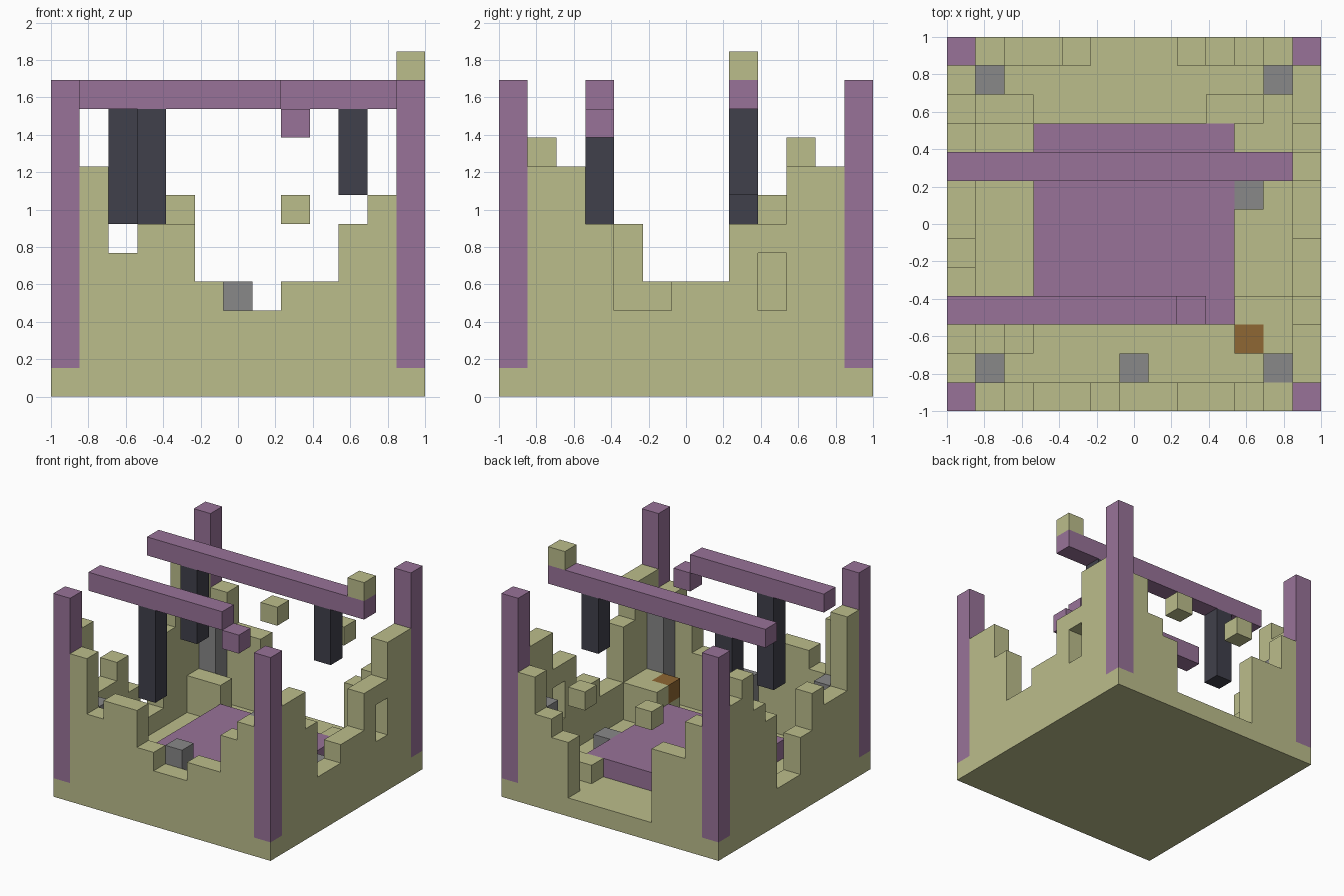
import bpy, bmesh

if "Cube" in bpy.data.objects:
    bpy.data.objects.remove(bpy.data.objects["Cube"])

N = 13            # cells along each side
U = 2 / N         # cell size


def material(name, r, g, b):
    m = bpy.data.materials.new(name)
    m.use_nodes = True
    m.diffuse_color = (r, g, b, 1)
    m.node_tree.nodes["Principled BSDF"].inputs["Base Color"].default_value = (r, g, b, 1)
    return m


OLIVE = material("olive_stone", 0.50, 0.51, 0.26)
PURPLE = material("purple_wood", 0.314, 0.171, 0.314)
DARK = material("dark_cloth", 0.051, 0.051, 0.07)
GREY = material("grey_stone", 0.246, 0.246, 0.246)
BROWN = material("orange_brown", 0.275, 0.136, 0.033)


def finish(name, bm, mat):
    bmesh.ops.recalc_face_normals(bm, faces=bm.faces)
    mesh = bpy.data.meshes.new(name)
    bm.to_mesh(mesh)
    bm.free()
    ob = bpy.data.objects.new(name, mesh)
    bpy.context.collection.objects.link(ob)
    mesh.materials.append(mat)
    return ob


def block(name, mat, x, y, z, w=1, d=1, top=None):
    """Box from cell (x, y, z), w by d cells, up to level top."""
    top = z + 1 if top is None else top
    bm = bmesh.new()
    bmesh.ops.create_cube(bm, size=1)
    for v in bm.verts:
        v.co.x = (x + w * (v.co.x + 0.5)) * U - 1
        v.co.y = (y + d * (v.co.y + 0.5)) * U - 1
        v.co.z = (z + (top - z) * (v.co.z + 0.5)) * U
    return finish(name, bm, mat)


def ruined_wall(name, heights, place):
    """Stepped outline standing on the base, extruded one cell thick."""
    outline = [(1, 1)]
    for i, h in enumerate(heights, 1):
        for p in ((i, h), (i + 1, h)):
            if p != outline[-1]:
                outline.append(p)
    if outline[-1] != (N - 1, 1):
        outline.append((N - 1, 1))
    bm = bmesh.new()
    sides = [[bm.verts.new(place(a, t, h)) for a, h in outline] for t in (0, 1)]
    for s in sides:
        bm.faces.new(s)
    n = len(outline)
    for i in range(n):
        k = (i + 1) % n
        bm.faces.new((sides[0][i], sides[0][k], sides[1][k], sides[1][i]))
    return finish(name, bm, OLIVE)


def along_x(row):
    return lambda a, t, h: (a * U - 1, (row + t) * U - 1, h * U)


def along_y(col):
    return lambda a, t, h: ((col + t) * U - 1, a * U - 1, h * U)


# Base and raised floor
block("base", OLIVE, 0, 0, 0, N, N)
block("raised_floor", PURPLE, 3, 3, 1, 7, 7)

# Broken walls, heights listed cell by cell
ruined_wall("front_wall", [8, 5, 6, 6, 4, 3, 3, 4, 4, 6, 7], along_x(0))
ruined_wall("back_wall", [7, 5, 5, 1, 1, 1, 1, 1, 4, 5, 7], along_x(N - 1))
ruined_wall("right_wall", [9, 5, 5, 6, 4, 2, 2, 6, 7, 9, 8], along_y(0))
left_wall = ruined_wall("left_wall", [8, 8, 6, 3, 3, 4, 4, 6, 6, 8, 8], along_y(N - 1))

# Window slot in the left wall
cutter = block("window_cutter", OLIVE, N - 1.5, 9, 3, 2, 1, 5)
cutter.hide_render = True
cutter.hide_viewport = True
cut = left_wall.modifiers.new("window", 'BOOLEAN')
cut.operation = 'DIFFERENCE'
cut.solver = 'EXACT'
cut.object = cutter

# Corner posts
for x, side in ((0, "right"), (N - 1, "left")):
    for y, end in ((0, "front"), (N - 1, "back")):
        block(f"{end}_{side}_post", PURPLE, x, y, 1, top=11)

# Roof beams and the broken beam end
block("back_beam", PURPLE, 0, 8, 10, w=N)
block("front_beam", PURPLE, 0, 3, 10, w=8)
block("broken_beam_end", PURPLE, 8, 3, 9)
block("beam_top_stone", OLIVE, N - 1, 8, 11)

# Hanging banners
for i, (x, y, low) in enumerate(((3, 3, 5), (2, 8, 6), (10, 8, 7))):
    block(f"hanging_banner_{i + 1}", DARK, x, y, low, top=10)

# Loose stones left from the back wall
for x in (4, 8):
    block(f"floating_stone_{x}", OLIVE, x, N - 1, 6)

# Grey inner pillars and stumps
for i, (x, y, top) in enumerate(((1, 1, 5), (11, 1, 7), (1, 11, 6),
                                 (11, 11, 5), (6, 1, 4), (10, 7, 2))):
    block(f"grey_pillar_{i + 1}", GREY, x, y, 1, top=top)

# Rubble on the walkway
for i, (x, y, top) in enumerate(((9, 10, 2), (10, 10, 2), (2, 10, 3), (1, 10, 3),
                                 (10, 3, 3), (11, 3, 3), (10, 2, 2), (11, 2, 3),
                                 (1, 2, 3), (2, 2, 2))):
    block(f"rubble_{i + 1}", OLIVE, x, y, 1, top=top)

# Small crate on the rubble
block("crate", BROWN, 10, 2, 2)
